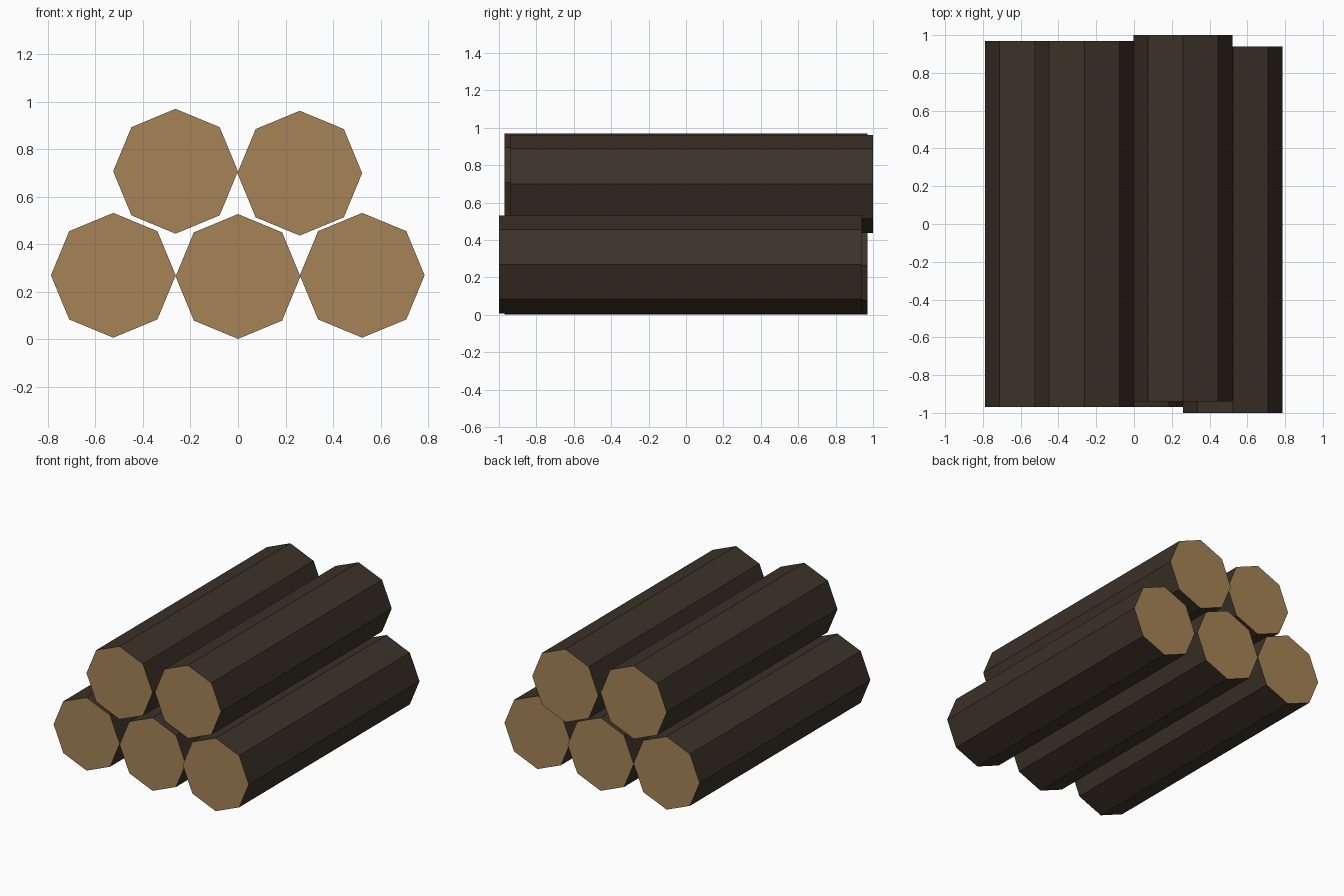
import bpy, bmesh
from math import pi
from mathutils import Matrix

if "Cube" in bpy.data.objects:
    bpy.data.objects.remove(bpy.data.objects["Cube"])

RADIUS, LENGTH = 0.2627, 1.94


def material(name, rgb):
    m = bpy.data.materials.new(name)
    m.diffuse_color = (*rgb, 1)
    m.use_nodes = True
    m.node_tree.nodes["Principled BSDF"].inputs["Base Color"].default_value = m.diffuse_color
    return m


bark = material("dark_bark", (0.045, 0.032, 0.021))
wood = material("cut_wood", (0.376, 0.231, 0.093))


def log(name, x, y, z):
    """Eight-sided log along y with a vertex at the top, cut wood on both ends."""
    bm = bmesh.new()
    bmesh.ops.create_cone(bm, cap_ends=True, segments=8, radius1=RADIUS,
                          radius2=RADIUS, depth=LENGTH,
                          matrix=Matrix.Rotation(pi / 2, 4, 'X'))
    bm.normal_update()
    for f in bm.faces:
        f.material_index = 1 if abs(f.normal.y) > 0.9 else 0
    mesh = bpy.data.meshes.new(name)
    bm.to_mesh(mesh)
    bm.free()
    mesh.materials.append(bark)
    mesh.materials.append(wood)
    obj = bpy.data.objects.new(name, mesh)
    obj.location = (x, y, z)
    bpy.context.collection.objects.link(obj)


# Bottom row of three, top row of two nested in the gaps
log("bottom_left_log", -0.525, 0.0, 0.27)
log("bottom_middle_log", 0.0, 0.0, 0.265)
log("bottom_right_log", 0.523, -0.03, 0.27)
log("top_left_log", -0.263, 0.0, 0.708)
log("top_right_log", 0.26, 0.03, 0.70)
